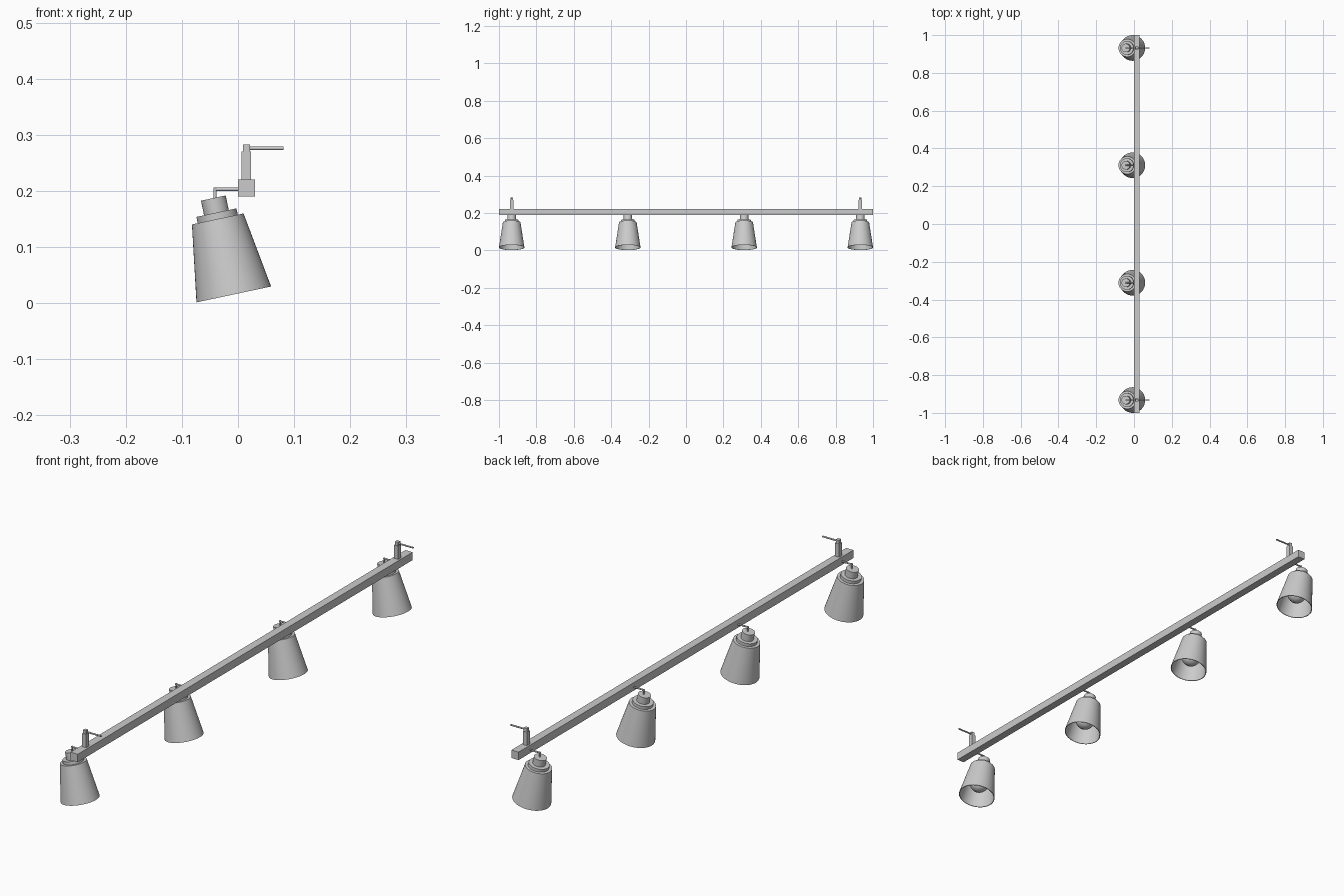
import bpy, bmesh, math
from mathutils import Matrix, Vector

if "Cube" in bpy.data.objects:
    bpy.data.objects.remove(bpy.data.objects["Cube"])

TILT = Matrix.Translation((-0.0075, 0, 0.0155)) @ Matrix.Rotation(math.radians(-12), 4, 'Y')
LAMP_Y = [-0.932, -0.311, 0.311, 0.932]


def finish(name, bm, smooth=False):
    bmesh.ops.recalc_face_normals(bm, faces=bm.faces)
    me = bpy.data.meshes.new(name)
    bm.to_mesh(me)
    bm.free()
    ob = bpy.data.objects.new(name, me)
    bpy.context.collection.objects.link(ob)
    if smooth:
        bpy.ops.object.select_all(action='DESELECT')
        ob.select_set(True)
        bpy.context.view_layer.objects.active = ob
        bpy.ops.object.shade_smooth_by_angle(angle=math.radians(35))
    return ob


def box(name, lo, hi):
    lo, hi = Vector(lo), Vector(hi)
    bm = bmesh.new()
    bmesh.ops.create_cube(bm, size=1, matrix=Matrix.Translation((lo + hi) / 2)
                          @ Matrix.Diagonal((*(hi - lo), 1)))
    return finish(name, bm)


def rod(name, a, b, r):
    a, b = Vector(a), Vector(b)
    d = b - a
    bm = bmesh.new()
    bmesh.ops.create_cone(bm, cap_ends=True, segments=16, radius1=r, radius2=r, depth=d.length,
                          matrix=Matrix.Translation((a + b) / 2) @ d.to_track_quat('Z', 'Y').to_matrix().to_4x4())
    return finish(name, bm, True)


def lathe(name, profile, y, steps=48):
    # profile is (radius, height along the tilted lamp axis)
    bm = bmesh.new()
    vs = [bm.verts.new((r, 0, z)) for r, z in profile]
    es = [bm.edges.new(p) for p in zip(vs, vs[1:])]
    bmesh.ops.spin(bm, geom=vs + es, cent=(0, 0, 0), axis=(0, 0, 1), angle=2 * math.pi, steps=steps)
    bmesh.ops.remove_doubles(bm, verts=bm.verts, dist=1e-5)
    bm.transform(Matrix.Translation((0, y, 0)) @ TILT)
    return finish(name, bm, True)


# long square rail
box("rail", (0, -1, 0.19), (0.03, 1, 0.22))

# wall mounts near both ends
for y in (LAMP_Y[0], LAMP_Y[-1]):
    box("mount_post", (0.0065, y - 0.0085, 0.219), (0.0235, y + 0.0085, 0.27))
    box("mount_cap", (0.0085, y - 0.0065, 0.27), (0.0215, y + 0.0065, 0.283))
    rod("mount_arm", (0.02, y, 0.276), (0.081, y, 0.276), 0.003)

# bulb: round globe running up into a narrow neck
R, C = 0.036, 0.062
bulb = [(R * math.sin(math.radians(a)), C - R * math.cos(math.radians(a))) for a in range(0, 141, 10)]
bulb += [(0.017, 0.105), (0.016, 0.136)]

for y in LAMP_Y:
    # hanger bracket
    rod("hanger_arm", (-0.044, y, 0.203), (0.002, y, 0.203), 0.003)
    rod("hanger_pin", (-0.041, y, 0.183), (-0.041, y, 0.206), 0.003)
    # hollow tapered shade
    lathe("shade", [(0, 0.1375), (0.047, 0.1375), (0.068, 0), (0.0655, 0), (0.045, 0.135), (0, 0.135)], y)
    # stepped collar and socket
    lathe("collar", [(0, 0.137), (0.0365, 0.137), (0.0365, 0.149), (0, 0.149)], y)
    lathe("socket", [(0, 0.148), (0.0225, 0.148), (0.0225, 0.1755), (0, 0.1755)], y)
    lathe("bulb", bulb, y, 32)
